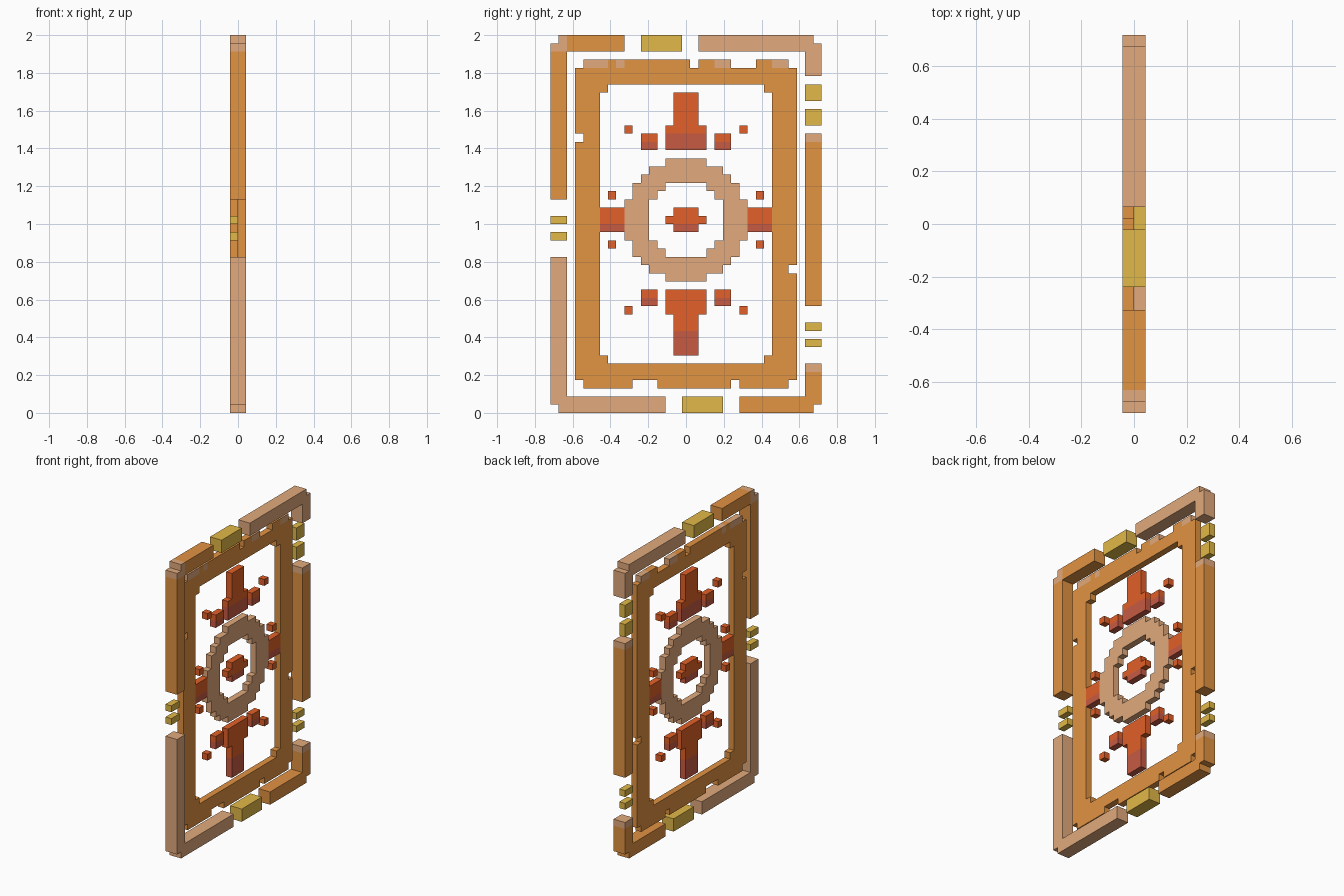
import bpy, bmesh

if "Cube" in bpy.data.objects:
    bpy.data.objects.remove(bpy.data.objects["Cube"])

U = 2 / 46            # one cell of the pixel grid: 33 columns (y) by 46 rows (z)
THIN, THICK = (-U, 0), (-U, U)


def material(name, r, g, b):
    m = bpy.data.materials.new(name)
    lin = lambda c: (c / 255 / 12.92) if c < 10 else ((c / 255 + 0.055) / 1.055) ** 2.4
    m.diffuse_color = (lin(r), lin(g), lin(b), 1)
    m.use_nodes = True
    m.node_tree.nodes["Principled BSDF"].inputs["Base Color"].default_value = m.diffuse_color
    return m


ORANGE = material("orange", 226, 147, 66)
TAN = material("tan", 226, 170, 125)
GOLD = material("gold", 226, 184, 72)
RED = material("red", 226, 96, 40)
DARK = material("dull_red", 200, 91, 68)


def rect(i0, i1, k0, k1):
    return {(i, k) for i in range(i0, i1) for k in range(k0, k1)}


def disk(r):
    n = int(r)
    return {(16 + a, 23 + b) for a in range(-n, n + 1) for b in range(-n, n + 1)
            if a * a + b * b <= r * r}


def mirror(cells):
    return {(32 - i, k) for i, k in cells}


def part(name, cells, depth, main, second=None, tinted=()):
    """Slab made from grid cells; the tinted cells take the second colour."""
    bm = bmesh.new()
    x0, x1 = depth

    def face(pts, idx):
        f = bm.faces.new([bm.verts.new((x, (i - 16.5) * U, k * U)) for x, i, k in pts])
        f.material_index = idx

    for i, k in cells:
        m = 1 if (i, k) in tinted else 0
        face([(x1, i, k), (x1, i + 1, k), (x1, i + 1, k + 1), (x1, i, k + 1)], m)
        face([(x0, i, k), (x0, i, k + 1), (x0, i + 1, k + 1), (x0, i + 1, k)], m)
        # side walls only where there is no neighbour
        for n, a, b in (((i - 1, k), (i, k), (i, k + 1)),
                        ((i + 1, k), (i + 1, k + 1), (i + 1, k)),
                        ((i, k - 1), (i + 1, k), (i, k)),
                        ((i, k + 1), (i, k + 1), (i + 1, k + 1))):
            if n not in cells:
                face([(x0, *a), (x1, *a), (x1, *b), (x0, *b)], m)
    bmesh.ops.remove_doubles(bm, verts=bm.verts, dist=U * 0.01)
    bmesh.ops.recalc_face_normals(bm, faces=bm.faces)
    bmesh.ops.dissolve_limit(bm, angle_limit=0.02, verts=bm.verts, edges=bm.edges,
                             delimit={'MATERIAL'})
    me = bpy.data.meshes.new(name)
    bm.to_mesh(me)
    bm.free()
    for mat in (main, second):
        if mat:
            me.materials.append(mat)
    bpy.context.collection.objects.link(bpy.data.objects.new(name, me))


# Outer border, with clipped corners
part("border_top_left", (rect(0, 9, 44, 46) | rect(0, 2, 26, 46)) - {(0, 45)},
     THICK, ORANGE, TAN, rect(0, 2, 44, 46))
part("border_top_right", (rect(18, 33, 44, 46) | rect(31, 33, 41, 46)) - {(32, 45)},
     THICK, TAN)
part("border_right", rect(31, 33, 13, 34), THICK, ORANGE, TAN, rect(31, 33, 33, 34))
part("border_bottom_right", (rect(23, 33, 0, 2) | rect(31, 33, 0, 6)) - {(32, 0)},
     THICK, ORANGE, TAN, rect(31, 33, 5, 6))
part("border_bottom_left", (rect(0, 14, 0, 2) | rect(0, 2, 0, 19)) - {(0, 0)},
     THICK, TAN)

# Gold inserts in the border gaps
part("gold_bar_top", rect(11, 16, 44, 46), THICK, GOLD)
part("gold_bar_bottom", rect(16, 21, 0, 2), THICK, GOLD)
for n, (i, k0, k1) in enumerate([(0, 21, 22), (0, 23, 24), (31, 8, 9), (31, 10, 11),
                                 (31, 35, 37), (31, 38, 40)]):
    part(f"gold_stud_{n + 1}", rect(i, i + 2, k0, k1), THIN, GOLD)

# Inner frame with worn notches
opening = rect(6, 27, 6, 40) - {(i, k) for i in (6, 26) for k in (6, 39)}
notches = (rect(17, 18, 42, 43) | rect(22, 25, 42, 43) | rect(10, 13, 3, 4)
           | {(22, 3), (3, 33), (29, 17)})
frame = (rect(3, 30, 4, 42) | rect(4, 29, 3, 43)) - opening - notches
part("inner_frame", frame, THIN, ORANGE, TAN,
     rect(4, 7, 42, 43) | {(8, 42)} | rect(20, 22, 42, 43) | rect(27, 29, 42, 43))

# Central ring and its core
part("ring", disk(7.5) - disk(4.5), THIN, TAN)
part("ring_core", rect(14, 19, 23, 24) | rect(15, 18, 22, 25), THIN, RED, DARK,
     rect(15, 18, 22, 23))

# Tall ornaments above and below the ring
part("upper_ornament", rect(15, 18, 35, 39) | rect(14, 19, 32, 35), THIN, RED, DARK,
     rect(14, 19, 32, 34))
part("lower_ornament", rect(14, 19, 12, 15) | rect(15, 18, 7, 12), THIN, RED, DARK,
     rect(15, 18, 7, 10))

# Paired ornaments, mirrored left and right
pairs = {"side_link": (rect(6, 9, 22, 25), rect(6, 9, 22, 23)),
         "upper_block": (rect(11, 13, 32, 34), rect(11, 13, 32, 33)),
         "lower_block": (rect(11, 13, 13, 15), rect(11, 13, 13, 14)),
         "upper_dot": ({(9, 34)}, set()),
         "lower_dot": ({(9, 12)}, set()),
         "side_dot_high": ({(7, 26)}, set()),
         "side_dot_low": ({(7, 20)}, set())}
for name, (cells, tint) in pairs.items():
    part(name + "_left", cells, THIN, RED, DARK, tint)
    part(name + "_right", mirror(cells), THIN, RED, DARK, mirror(tint))
